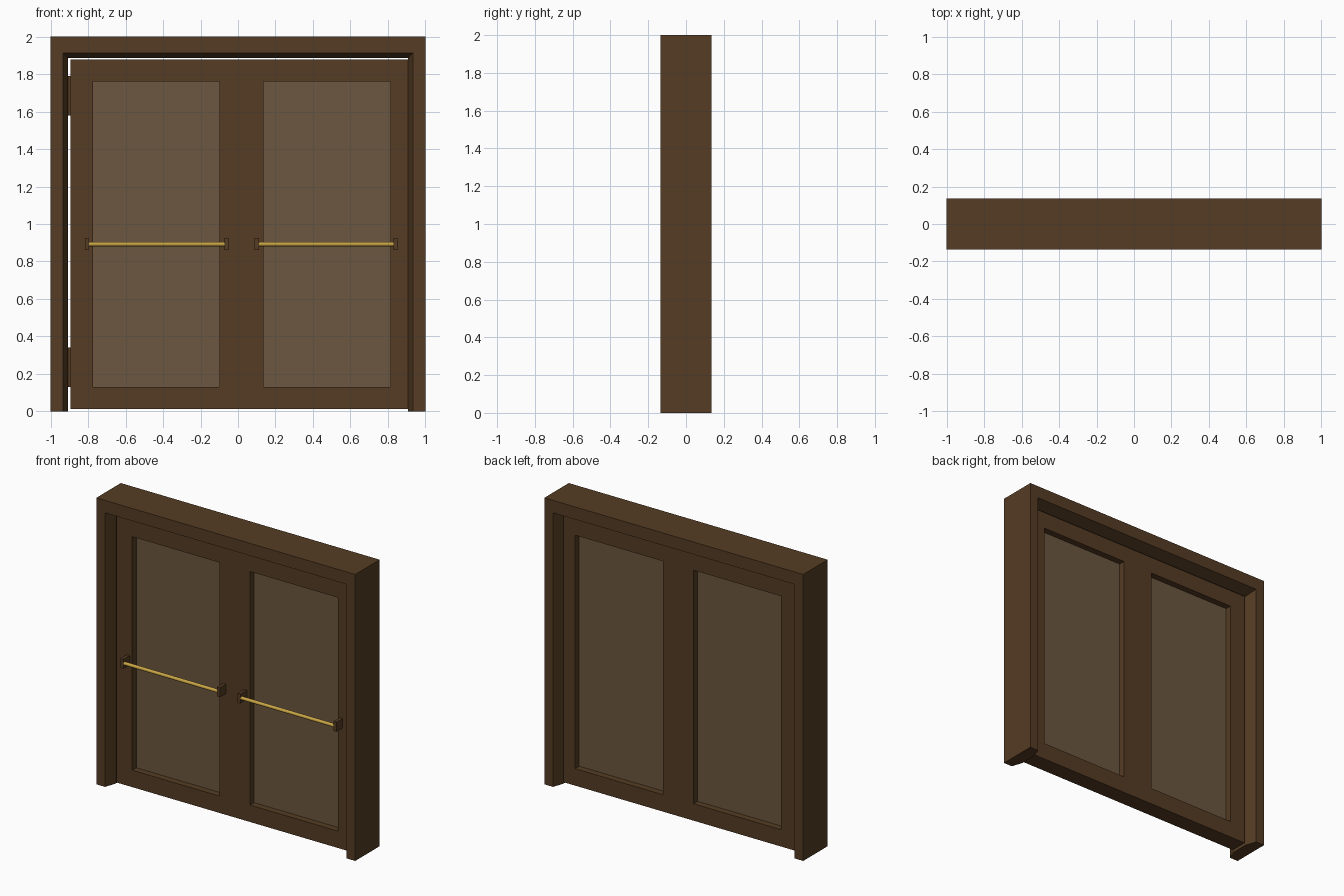
import bpy, bmesh
from mathutils import Matrix, Vector

if "Cube" in bpy.data.objects:
    bpy.data.objects.remove(bpy.data.objects["Cube"])


def material(name, color):
    m = bpy.data.materials.new(name)
    m.diffuse_color = (*color, 1)
    m.use_nodes = True
    m.node_tree.nodes["Principled BSDF"].inputs["Base Color"].default_value = m.diffuse_color
    return m


wood = material("dark_wood", (0.09, 0.045, 0.017))
pane = material("tinted_pane", (0.15, 0.095, 0.05))
brass = material("brass", (0.6, 0.38, 0.06))


def finish(bm, name, mat):
    bmesh.ops.recalc_face_normals(bm, faces=bm.faces)
    me = bpy.data.meshes.new(name)
    bm.to_mesh(me)
    bm.free()
    me.materials.append(mat)
    ob = bpy.data.objects.new(name, me)
    bpy.context.collection.objects.link(ob)
    return ob


def box(name, lo, hi, mat):
    lo, hi = Vector(lo), Vector(hi)
    bm = bmesh.new()
    bmesh.ops.create_cube(bm, size=1, matrix=Matrix.Translation((lo + hi) / 2)
                          @ Matrix.Diagonal((*(hi - lo), 1)))
    return finish(bm, name, mat)


# Frame: splayed profile (side inset, top inset, y) swept around three sides with mitres
profile = [(0, 0, -.135), (.067, .087, -.135), (.093, .115, -.06),
           (.093, .115, .06), (.067, .087, .135), (0, 0, .135)]
bm = bmesh.new()
rings = []
for sx, at_top in ((-1, 0), (-1, 1), (1, 1), (1, 0)):
    rings.append([bm.verts.new((sx * (1 - s), y, 2 - t if at_top else 0))
                  for s, t, y in profile])
for a, b in zip(rings, rings[1:]):
    for i in range(6):
        j = (i + 1) % 6
        bm.faces.new((a[i], a[j], b[j], b[i]))
bm.faces.new(rings[0])
bm.faces.new(rings[-1])
finish(bm, "door_frame", wood)

# Door leaf: grid of rails and stiles with two openings, extruded to thickness
xs = [-.895, -.775, -.1, .135, .815, .906]
zs = [.012, .13, 1.76, 1.878]
bm = bmesh.new()
grid = [[bm.verts.new((x, -.06, z)) for z in zs] for x in xs]
for i in range(5):
    for k in range(3):
        if k == 1 and i in (1, 3):
            continue
        bm.faces.new((grid[i][k], grid[i + 1][k], grid[i + 1][k + 1], grid[i][k + 1]))
ext = bmesh.ops.extrude_face_region(bm, geom=bm.faces[:], use_keep_orig=True)
bmesh.ops.translate(bm, vec=(0, .12, 0),
                    verts=[g for g in ext["geom"] if isinstance(g, bmesh.types.BMVert)])
finish(bm, "door_leaf", wood)

# Panes, push bars and their brackets
for side, x0, x1, b0, b1 in (("left", -.775, -.1, -.805, -.06),
                             ("right", .135, .815, .1, .84)):
    box(f"{side}_pane", (x0, -.015, .13), (x1, .015, 1.76), pane)
    for end, x in (("outer", b0), ("inner", b1)):
        box(f"{side}_bracket_{end}", (x - .011, -.131, .86), (x + .011, -.06, .926), wood)
    bm = bmesh.new()
    bmesh.ops.create_cone(bm, cap_ends=True, segments=16, radius1=.012, radius2=.012,
                          depth=b1 - b0,
                          matrix=Matrix.Translation(((b0 + b1) / 2, -.118, .893))
                          @ Matrix.Rotation(1.5707963, 4, 'Y'))
    for f in bm.faces:
        f.smooth = len(f.verts) == 4
    finish(bm, f"{side}_push_bar", brass)

# Hinges bridging the gap on the left
for name, z in (("lower_hinge", .13), ("upper_hinge", 1.58)):
    box(name, (-.91, -.04, z), (-.89, .04, z + .21), wood)
